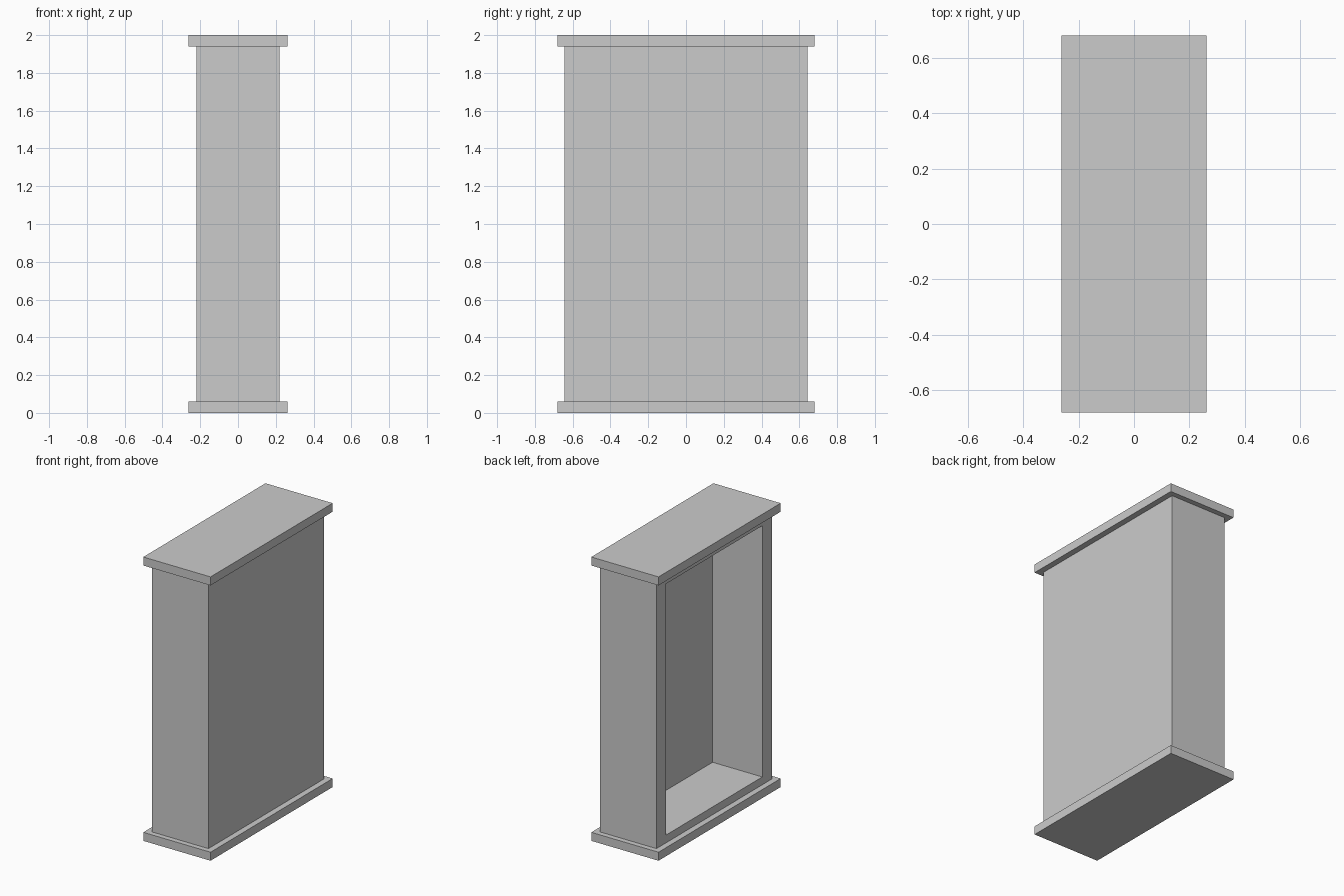
import bpy, bmesh

if "Cube" in bpy.data.objects:
    bpy.data.objects.remove(bpy.data.objects["Cube"])


def box(name, sx, sy, z0, z1):
    bm = bmesh.new()
    bmesh.ops.create_cube(bm, size=1)
    for v in bm.verts:
        v.co = (v.co.x * sx, v.co.y * sy, z0 + (v.co.z + 0.5) * (z1 - z0))
    return name, bm


def finish(name, bm):
    bm.normal_update()
    mesh = bpy.data.meshes.new(name)
    bm.to_mesh(mesh)
    bm.free()
    obj = bpy.data.objects.new(name, mesh)
    bpy.context.collection.objects.link(obj)
    return obj


# Overhanging base and top slabs
finish(*box("base_slab", 0.524, 1.36, 0.0, 0.06))
finish(*box("top_slab", 0.524, 1.36, 1.94, 2.0))

# Cabinet body, hollowed from its open -x side
name, bm = box("cabinet_body", 0.44, 1.286, 0.06, 1.94)
bm.normal_update()
face = min(bm.faces, key=lambda f: f.calc_center_median().x)
# First inset makes the rim, second pushes the recess back to the rear panel
for x in (-0.22, 0.167):
    bmesh.ops.inset_individual(bm, faces=[face], thickness=0.02)
    for v in face.verts:
        v.co = (x, 0.535 if v.co.y > 0 else -0.535,
                1.885 if v.co.z > 1 else 0.115)
finish(name, bm)
